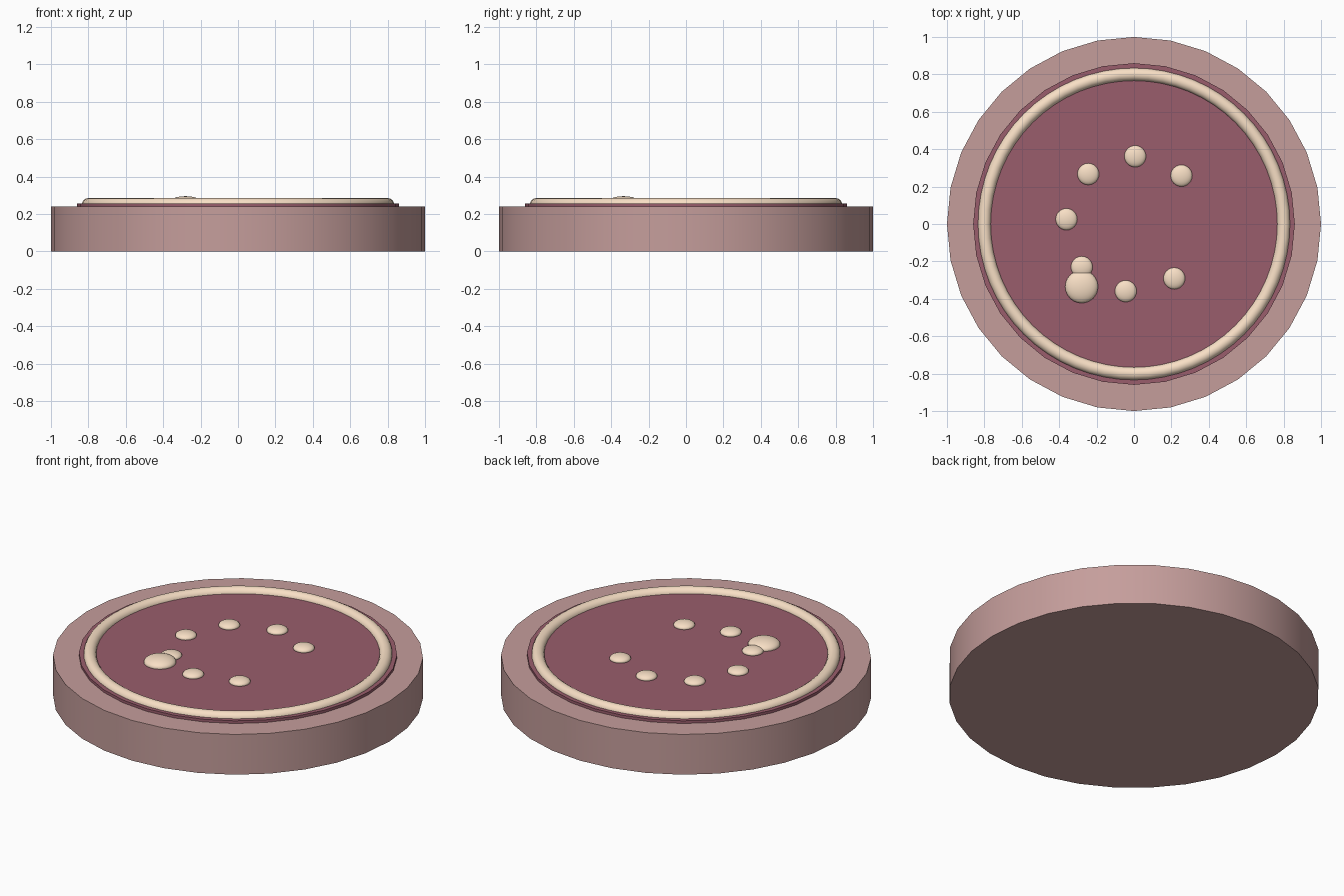
import bpy
from math import cos, sin, radians

if "Cube" in bpy.data.objects:
    bpy.data.objects.remove(bpy.data.objects["Cube"])


def material(name, rgb):
    m = bpy.data.materials.new(name)
    m.diffuse_color = (*rgb, 1)
    m.use_nodes = True
    m.node_tree.nodes["Principled BSDF"].inputs["Base Color"].default_value = m.diffuse_color
    return m


pink = material("dusty_pink", (0.56, 0.34, 0.33))
plum = material("plum", (0.32, 0.11, 0.15))
cream = material("cream", (0.94, 0.74, 0.56))


def finish(name, mat):
    o = bpy.context.object
    o.name = name
    o.data.materials.append(mat)
    bpy.ops.object.transform_apply(location=False, rotation=False, scale=True)
    bpy.ops.object.shade_smooth_by_angle(angle=radians(35))
    return o


def disc(name, radius, z0, z1, mat):
    bpy.ops.mesh.primitive_cylinder_add(vertices=32, radius=radius, depth=z1 - z0,
                                        location=(0, 0, (z0 + z1) / 2))
    finish(name, mat)


def dot(name, x, y, radius):
    bpy.ops.mesh.primitive_uv_sphere_add(segments=24, ring_count=16, radius=radius,
                                         location=(x, y, 0.26))
    bpy.context.object.scale = (1, 1, 0.4)
    finish(name, cream)


# Round base and thin inlay on top
disc("base", 1.0, 0.0, 0.24, pink)
disc("top_inlay", 0.86, 0.24, 0.256, plum)

# Raised rim ring, half sunk in the inlay
bpy.ops.mesh.primitive_torus_add(major_radius=0.8, minor_radius=0.035,
                                 major_segments=64, minor_segments=16,
                                 location=(0, 0, 0.25))
finish("rim_ring", cream)

# Open circle of small dots, plus one large dot
for i in range(7):
    a = radians(45.5 + 43.5 * i)
    dot(f"small_dot_{i + 1}", 0.362 * cos(a), 0.362 * sin(a), 0.058)
dot("large_dot", -0.28, -0.335, 0.088)
